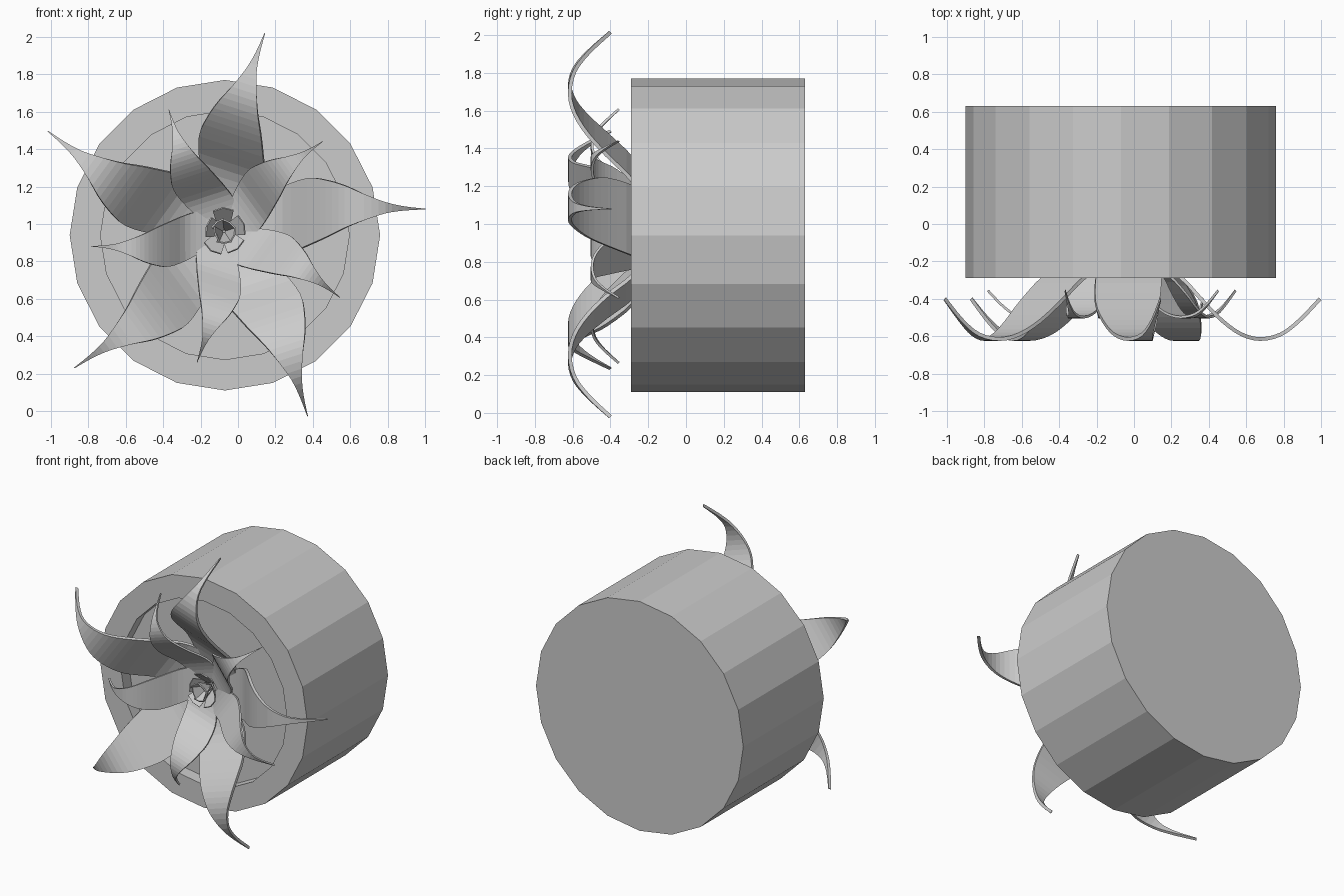
import bpy, bmesh, math

cube = bpy.data.objects.get("Cube")
if cube:
    bpy.data.objects.remove(cube, do_unlink=True)

# One plain grey for everything
grey = bpy.data.materials.new("plain_grey")
grey.use_nodes = True
grey.diffuse_color = (0.6, 0.6, 0.6, 1)
grey.node_tree.nodes["Principled BSDF"].inputs["Base Color"].default_value = (0.6, 0.6, 0.6, 1)

POT_X, POT_Z = -0.07, 0.94
PLANT_X, PLANT_Z = -0.075, 0.96
BASE_Y = -0.27


def add_object(name, bm, thickness=0):
    bmesh.ops.recalc_face_normals(bm, faces=bm.faces)
    mesh = bpy.data.meshes.new(name)
    bm.to_mesh(mesh)
    bm.free()
    mesh.materials.append(grey)
    obj = bpy.data.objects.new(name, mesh)
    bpy.context.collection.objects.link(obj)
    if thickness:
        mod = obj.modifiers.new("thickness", "SOLIDIFY")
        mod.thickness = thickness
        mod.offset = 0
    return obj


def place(r, s, y, angle):
    """Radial, sideways and depth position around the plant centre."""
    c, n = math.cos(angle), math.sin(angle)
    return (PLANT_X + r * c - s * n, y, PLANT_Z + r * n + s * c)


def spline(points, steps):
    """Smooth curve through the points."""
    out = []
    last = len(points) - 1
    for i in range(last):
        a, b, c, d = (points[max(0, min(last, i + k))] for k in (-1, 0, 1, 2))
        for j in range(steps):
            t = j / steps
            out.append([0.5 * (2 * q + (w - p) * t + (2 * p - 5 * q + 4 * w - v) * t * t
                               + (3 * q - p - 3 * w + v) * t ** 3)
                        for p, q, w, v in zip(a, b, c, d)])
    return out + [list(points[-1])]


# Pot: a lathed profile with a shallow recess at the front
SIDES = 20
profile = [(0.83, 0.63), (0.83, -0.29), (0.665, -0.29), (0.665, -0.20)]
bm = bmesh.new()
rings = []
for radius, y in profile:
    angles = [math.tau * i / SIDES for i in range(SIDES)]
    rings.append([bm.verts.new((POT_X + radius * math.sin(a), y, POT_Z + radius * math.cos(a)))
                  for a in angles])
for lower, upper in zip(rings, rings[1:]):
    for i in range(SIDES):
        j = (i + 1) % SIDES
        bm.faces.new((lower[i], lower[j], upper[j], upper[i]))
bm.faces.new(rings[0])
bm.faces.new(rings[-1])
add_object("pot", bm)

# Leaf outline: radius, one edge, other edge, depth
LEAF = [(0.08, -0.10, 0.10, -0.19), (0.19, -0.16, 0.17, -0.215),
        (0.32, -0.13, 0.24, -0.28), (0.45, -0.075, 0.285, -0.42),
        (0.55, -0.03, 0.275, -0.52), (0.65, 0.02, 0.245, -0.59),
        (0.75, 0.06, 0.20, -0.615), (0.86, 0.097, 0.157, -0.59),
        (0.96, 0.112, 0.134, -0.515), (1.07, 0.118, 0.122, -0.40)]


def leaf(name, angle, size):
    bm = bmesh.new()
    rows = []
    for r, low, high, y in spline(LEAF, 3):
        depth = BASE_Y + (y - BASE_Y) * size
        rows.append([bm.verts.new(place(r * size, s * size, depth, angle)) for s in (low, high)])
    for a, b in zip(rows, rows[1:]):
        bm.faces.new((a[0], a[1], b[1], b[0]))
    add_object(name, bm, 0.02 * size)


for k in range(5):
    leaf(f"large_leaf_{k + 1}", math.radians(72 * k), 1.0)
    leaf(f"small_leaf_{k + 1}", math.radians(72 * k + 36), 0.66)


# Heart of the plant: two rings of small tilted plates
def heart_ring(name, turn, inner, outer, half, front):
    bm = bmesh.new()
    for k in range(5):
        angle = math.radians(72 * k + turn)
        reach = outer * (1 + 0.15 * math.sin(2.3 * k))
        corners = [(inner, -half * 0.6, -0.22), (inner, half * 0.6, -0.22),
                   (reach, half, front), (reach * 1.15, 0, front), (reach, -half, front)]
        bm.faces.new([bm.verts.new(place(r, s, y, angle)) for r, s, y in corners])
    add_object(name, bm, 0.008)


heart_ring("heart_outer", 20, 0.03, 0.10, 0.055, -0.31)
heart_ring("heart_inner", 55, 0.01, 0.05, 0.04, -0.34)
